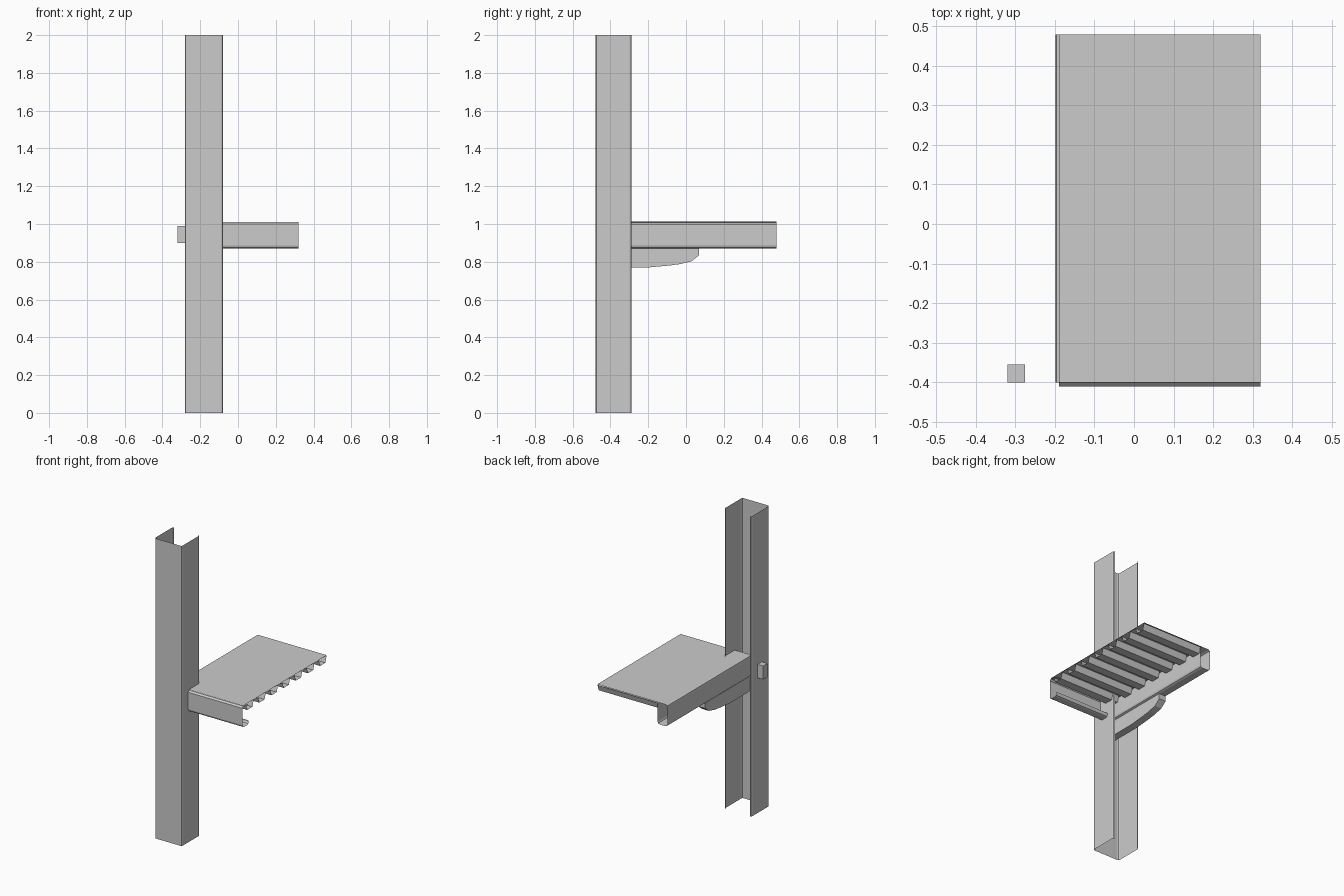
import bpy, bmesh
from mathutils import Vector

if "Cube" in bpy.data.objects:
    bpy.data.objects.remove(bpy.data.objects["Cube"])


def extrude(name, pts, vec, closed=False, capped=False):
    """Sweep a 3D outline along a vector as folded sheet metal or a solid."""
    bm = bmesh.new()
    a = [bm.verts.new(p) for p in pts]
    b = [bm.verts.new(Vector(p) + Vector(vec)) for p in pts]
    n = len(pts)
    for i in range(n if closed else n - 1):
        j = (i + 1) % n
        bm.faces.new((a[i], a[j], b[j], b[i]))
    if capped:
        bm.faces.new(a[::-1])
        bm.faces.new(b)
    bmesh.ops.recalc_face_normals(bm, faces=bm.faces)
    me = bpy.data.meshes.new(name)
    bm.to_mesh(me)
    bm.free()
    ob = bpy.data.objects.new(name, me)
    bpy.context.collection.objects.link(ob)
    return ob


# Column: folded channel open to the back, with small rounded corners
col = [(-.27, -.288), (-.277, -.291), (-.28, -.298), (-.28, -.468), (-.277, -.475), (-.27, -.478)]
col += [(-.36 - x, y) for x, y in reversed(col)]
extrude("column", [(x, y, 0) for x, y in col], (0, 0, 2))

# Front beam: lipped channel open to the back
beam = [(-.345, 1.0), (-.40, 1.01), (-.41, 1.0), (-.41, .887), (-.406, .876), (-.397, .87),
        (-.36, .87), (-.35, .874), (-.345, .885), (-.345, .895)]
extrude("front_beam", [(-.19, y, z) for y, z in beam], (.51, 0, 0))

# Side stringer: hollow section with rounded lower edges
st = [(-.185, 1.013), (-.196, 1.008), (-.198, .998), (-.198, .885), (-.194, .875), (-.183, .87),
      (-.14, .87), (-.129, .875), (-.125, .885), (-.125, 1.0)]
extrude("side_stringer", [(x, -.40, z) for x, z in st], (0, .878, 0))

# Deck plate
extrude("deck_plate", [(-.19, -.40, 1.015), (.32, -.40, 1.015)], (0, .878, 0))

# Corrugated sheet under the deck: ribs run across the width
ribs = [(-.40, 1.01)]
pitch = .128
for i in range(7):
    y = -.36 + i * pitch
    ribs += [(y - .012, 1.01), (y, .97), (y + .055, .97), (y + .067, 1.01)]
ribs.append((.478, 1.01))
extrude("deck_ribs", [(-.125, y, z) for y, z in ribs], (.445, 0, 0))

# Curved bracket under the stringer
br = [(-.40, .87), (-.40, .77), (-.20, .77), (-.09, .78), (-.03, .788), (.03, .803),
      (.07, .835), (.07, .87)]
extrude("bracket", [(-.19, y, z) for y, z in br], (.05, 0, 0), True, True)

# Small block on the column side
blk = [(-.32, -.40, .90), (-.275, -.40, .90), (-.275, -.355, .90), (-.32, -.355, .90)]
extrude("side_block", blk, (0, 0, .09), True, True)
